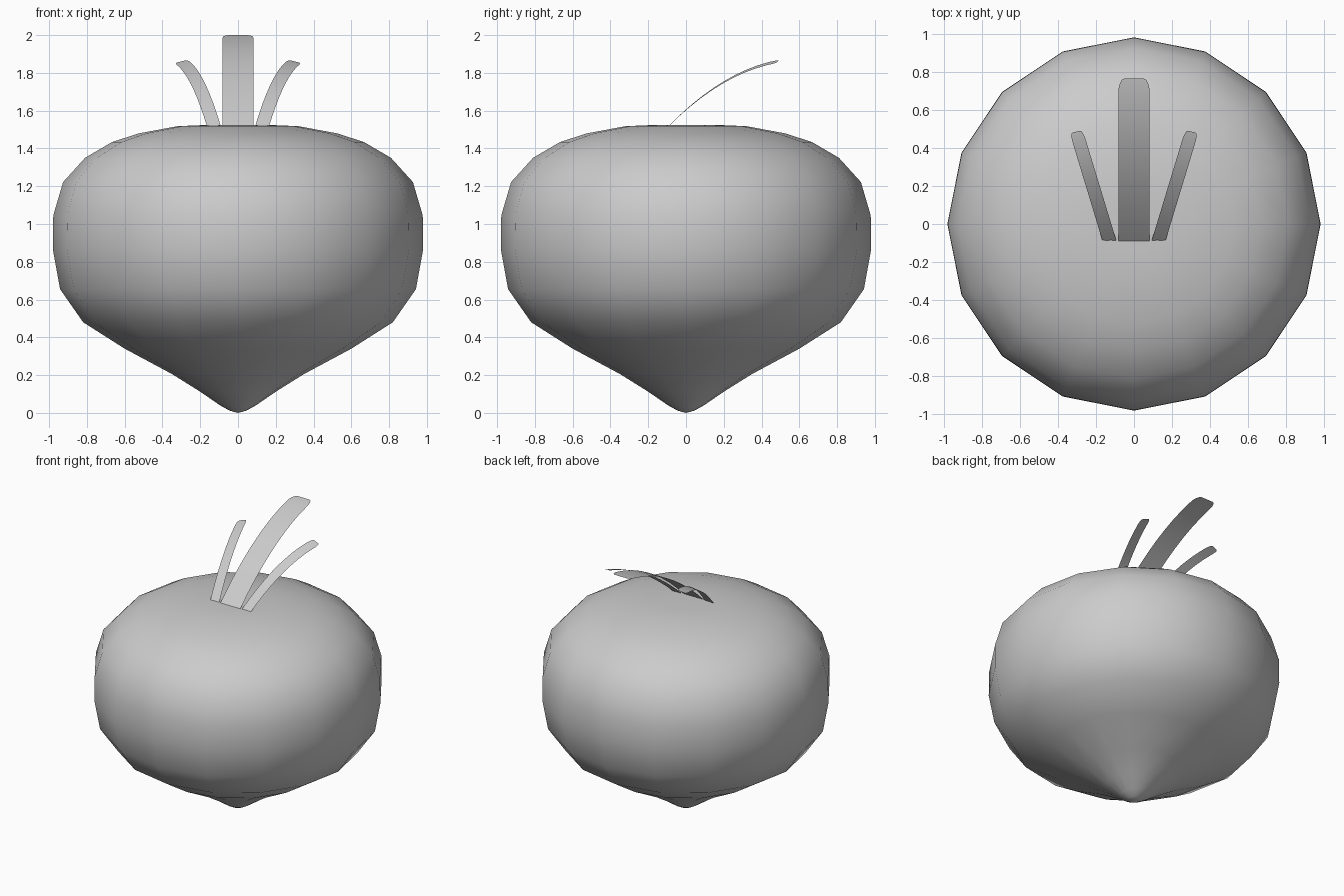
import bpy, bmesh, math
from mathutils import Vector

if "Cube" in bpy.data.objects:
    bpy.data.objects.remove(bpy.data.objects["Cube"])


def make_object(name, bm):
    bmesh.ops.recalc_face_normals(bm, faces=bm.faces)
    for f in bm.faces:
        f.smooth = True
    me = bpy.data.meshes.new(name)
    bm.to_mesh(me)
    bm.free()
    ob = bpy.data.objects.new(name, me)
    bpy.context.collection.objects.link(ob)
    return ob


# Bulb: 16-sided revolved profile (radius, height)
SIDES = 16
profile = [(0.045, 0.012), (0.095, 0.04), (0.20, 0.112), (0.35, 0.206),
           (0.60, 0.34), (0.82, 0.48), (0.942, 0.655), (0.98, 0.865),
           (0.978, 1.045), (0.926, 1.222), (0.81, 1.35), (0.667, 1.434),
           (0.524, 1.48), (0.32, 1.518), (0.15, 1.525)]
bm = bmesh.new()
rings = [[bm.verts.new((r * math.cos(2 * math.pi * i / SIDES),
                        r * math.sin(2 * math.pi * i / SIDES), z))
          for i in range(SIDES)] for r, z in profile]
for a, b in zip(rings, rings[1:]):
    for i in range(SIDES):
        j = (i + 1) % SIDES
        bm.faces.new((a[i], a[j], b[j], b[i]))
for ring, z in ((rings[0], 0.0), (rings[-1], 1.525)):
    pole = bm.verts.new((0, 0, z))
    for i in range(SIDES):
        bm.faces.new((ring[i], ring[(i + 1) % SIDES], pole))
make_object("bulb", bm)


# Leaves: thin arched strips with rounded tips, rooted in the bulb
def leaf(name, base, tip, across):
    base, tip, across = Vector(base), Vector(tip), Vector(across)
    bm = bmesh.new()
    steps = [-0.04, 0, 0.1, 0.2, 0.3, 0.4, 0.5, 0.6, 0.7, 0.8, 0.9,
             0.94, 0.97, 0.99, 1.0]
    taper = {0.94: 0.98, 0.97: 0.9, 0.99: 0.78, 1.0: 0.6}
    rows = []
    for u in steps:
        p = base.lerp(tip, u)
        p.z = base.z + (tip.z - base.z) * (1.7 * u - 0.7 * u * u)
        w = across * 0.5 * taper.get(u, 1)
        rows.append((bm.verts.new(p - w), bm.verts.new(p + w)))
    for a, b in zip(rows, rows[1:]):
        bm.faces.new((a[0], a[1], b[1], b[0]))
    return make_object(name, bm)


leaf("centre_leaf", (0, -0.09, 1.525), (0, 0.765, 2.0), (0.164, 0, 0))
for side, s in (("left", -1), ("right", 1)):
    leaf(side + "_leaf", (s * 0.13, -0.085, 1.525), (s * 0.303, 0.485, 1.86),
         (s * 0.068, -0.016, -0.018))
